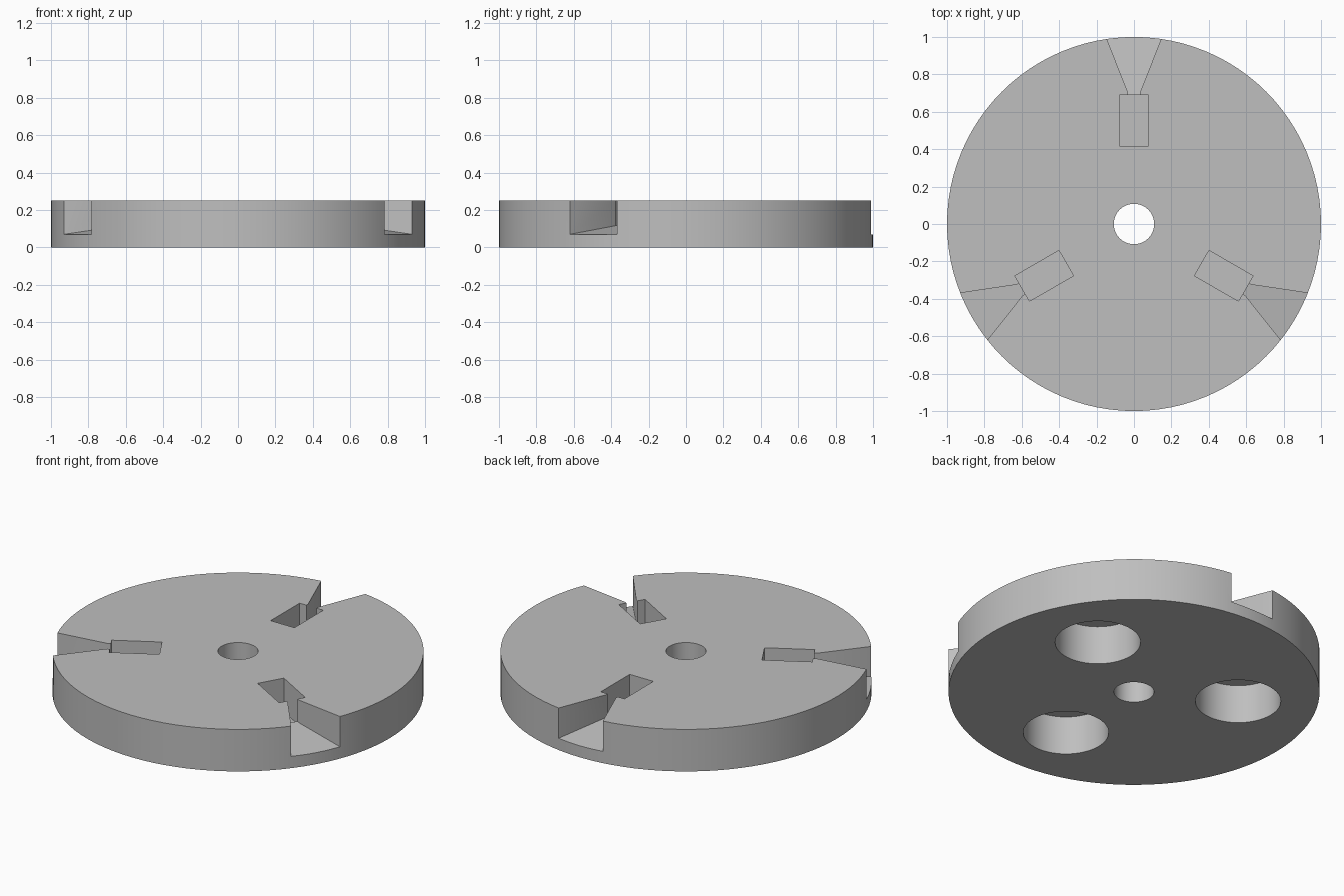
import bpy
import bmesh
from math import radians
from mathutils import Matrix, Vector

cube = bpy.data.objects.get("Cube")
if cube:
    bpy.data.objects.remove(cube, do_unlink=True)

HEIGHT = 0.25
TOP = 0.35  # cutters rise above the disc

grey = bpy.data.materials.new("plain grey")
grey.use_nodes = True
colour = (0.52, 0.52, 0.52, 1)
grey.diffuse_color = colour
grey.node_tree.nodes["Principled BSDF"].inputs["Base Color"].default_value = colour


def finish(name, bm):
    bmesh.ops.recalc_face_normals(bm, faces=bm.faces)
    mesh = bpy.data.meshes.new(name)
    bm.to_mesh(mesh)
    bm.free()
    mesh.materials.append(grey)
    ob = bpy.data.objects.new(name, mesh)
    bpy.context.collection.objects.link(ob)
    return ob


def cylinder(name, radius, bottom, top, centre=(0, 0), segments=96):
    bm = bmesh.new()
    place = Matrix.Translation((centre[0], centre[1], (bottom + top) / 2))
    bmesh.ops.create_cone(bm, cap_ends=True, segments=segments, radius1=radius,
                          radius2=radius, depth=top - bottom, matrix=place)
    return finish(name, bm)


def pocket(name, half_outline, floor, angle):
    """Prism from (half width, y) pairs, with its floor height given by y."""
    outline = half_outline + [(-x, y) for x, y in reversed(half_outline)]
    bm = bmesh.new()
    low = [bm.verts.new((x, y, floor(y))) for x, y in outline]
    high = [bm.verts.new((x, y, TOP)) for x, y in outline]
    bm.faces.new(low)
    bm.faces.new(high)
    for i in range(len(outline)):
        j = (i + 1) % len(outline)
        bm.faces.new((low[i], low[j], high[j], high[i]))
    bmesh.ops.rotate(bm, verts=bm.verts, matrix=Matrix.Rotation(angle, 3, "Z"))
    return finish(name, bm)


# Disc body
disc = cylinder("disc", 1, 0, HEIGHT)

# Centre bore
cutters = [cylinder("bore_cutter", 0.108, -0.1, TOP, segments=64)]

for k in range(3):
    turn = radians(120 * k)
    # Flared slot with a floor sloping down to the rim
    cutters.append(pocket("slot_cutter", [(0.033, 0.67), (0.033, 0.705), (0.169, 1.05)],
                          lambda y: 0.07 + (0.99 - y) * 0.158, turn))
    # Rectangular pocket at the slot's inner end
    cutters.append(pocket("pocket_cutter", [(0.078, 0.418), (0.078, 0.69)],
                          lambda y: 0.05, turn))
    # Round blind hole underneath, midway between slots
    spot = Matrix.Rotation(turn, 3, "Z") @ Vector((0, -0.57, 0))
    cutters.append(cylinder("hole_cutter", 0.23, -0.1, 0.23, spot.xy, 64))

# Cut everything out of the disc
bpy.context.view_layer.objects.active = disc
for cutter in cutters:
    cut = disc.modifiers.new("cut", "BOOLEAN")
    cut.operation = "DIFFERENCE"
    cut.solver = "EXACT"
    cut.object = cutter
    bpy.ops.object.modifier_apply(modifier=cut.name)
    bpy.data.objects.remove(cutter, do_unlink=True)

# Smooth round walls, crisp edges
bpy.ops.object.select_all(action="DESELECT")
disc.select_set(True)
bpy.ops.object.shade_smooth_by_angle(angle=radians(25))
